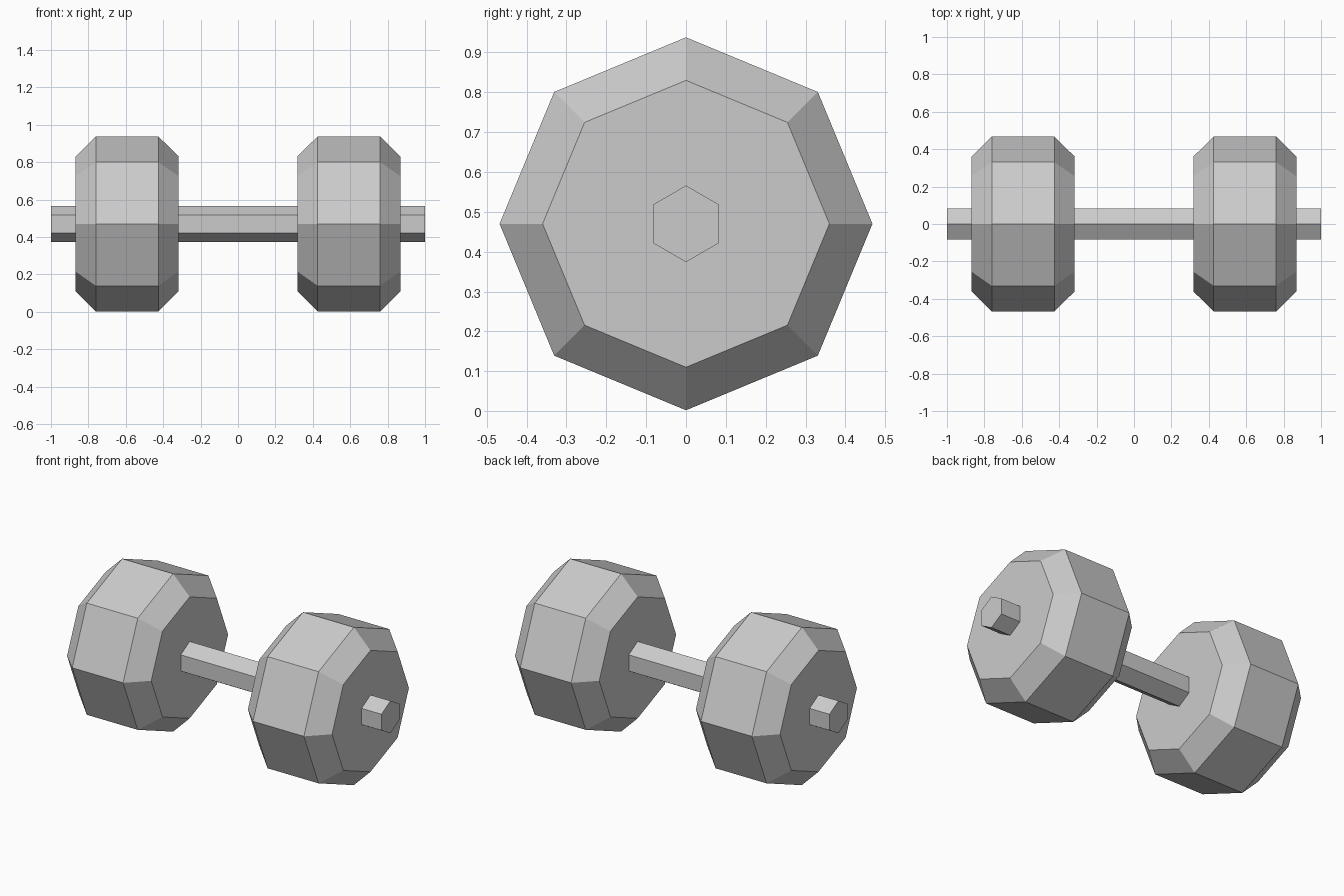
import bpy, bmesh, math

cube = bpy.data.objects.get("Cube")
if cube:
    bpy.data.objects.remove(cube, do_unlink=True)

AXIS_HEIGHT = 0.47

grey = bpy.data.materials.new("light_grey")
grey.use_nodes = True
colour = (0.6, 0.6, 0.6, 1)
grey.diffuse_color = colour
grey.node_tree.nodes["Principled BSDF"].inputs["Base Color"].default_value = colour


def lathe_x(name, profile, sides, centre_x=0):
    """Closed solid around the x axis from (x, radius) pairs, one corner up."""
    bm = bmesh.new()
    rings = []
    for x, radius in profile:
        angles = [math.tau * i / sides for i in range(sides)]
        rings.append([bm.verts.new((x, radius * math.sin(a), radius * math.cos(a)))
                      for a in angles])
    for a, b in zip(rings, rings[1:]):
        for i in range(sides):
            j = (i + 1) % sides
            bm.faces.new((a[i], a[j], b[j], b[i]))
    bm.faces.new(rings[0])
    bm.faces.new(rings[-1])
    bmesh.ops.recalc_face_normals(bm, faces=bm.faces)
    mesh = bpy.data.meshes.new(name)
    bm.to_mesh(mesh)
    bm.free()
    mesh.materials.append(grey)
    obj = bpy.data.objects.new(name, mesh)
    obj.location = (centre_x, 0, AXIS_HEIGHT)
    bpy.context.collection.objects.link(obj)
    return obj


# Hexagonal handle bar running through both weights
lathe_x("handle_bar", [(-1, 0.096), (1, 0.096)], 6)

# Octagonal weights with chamfered rims
weight = [(-0.276, 0.36), (-0.167, 0.468), (0.167, 0.468), (0.276, 0.36)]
for side, x in (("right", -0.593), ("left", 0.593)):
    lathe_x(side + "_weight", weight, 8, x)
